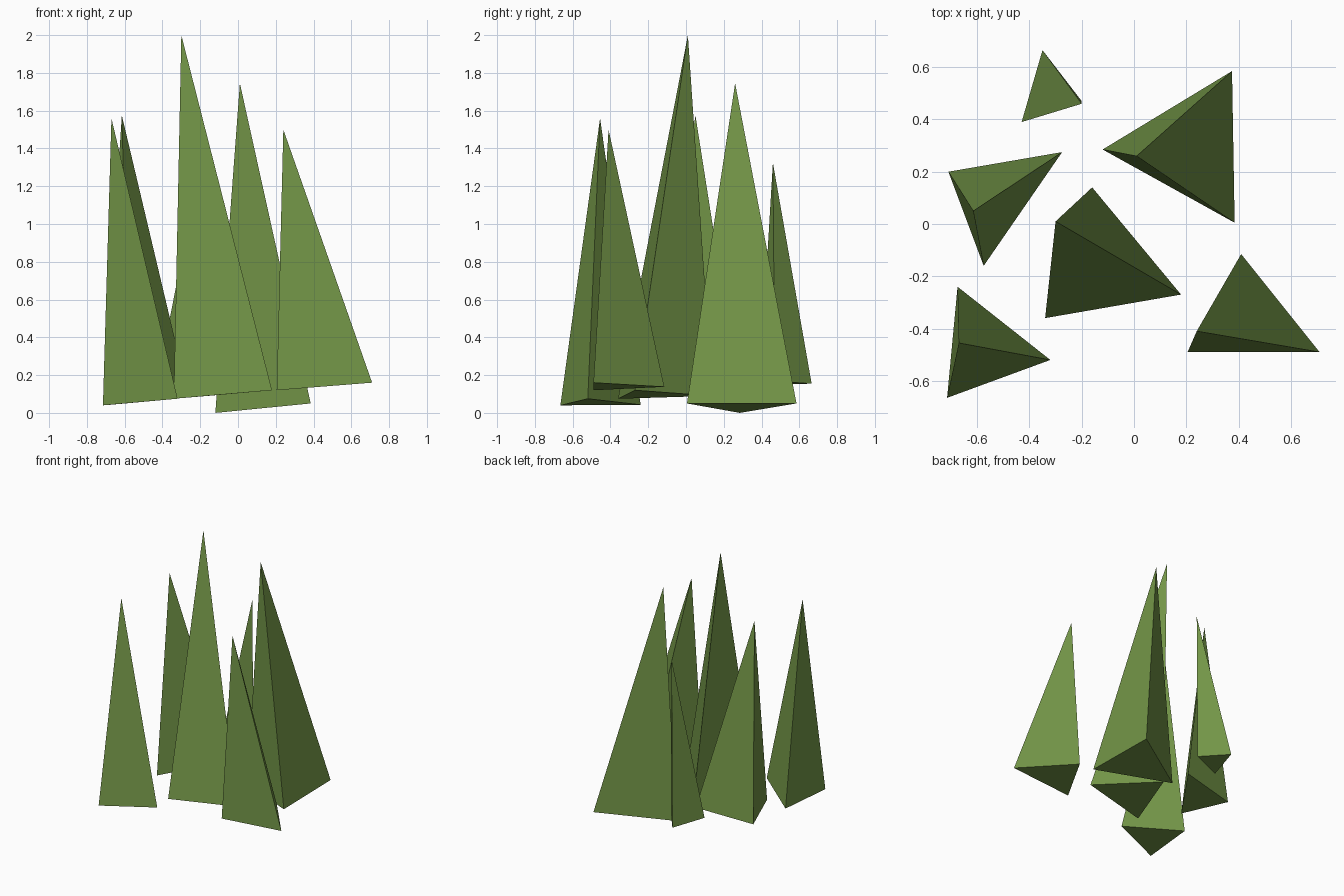
import bpy, bmesh

if "Cube" in bpy.data.objects:
    bpy.data.objects.remove(bpy.data.objects["Cube"])

green = bpy.data.materials.new("grass_green")
green.diffuse_color = (0.17, 0.30, 0.063, 1)
green.use_nodes = True
green.node_tree.nodes["Principled BSDF"].inputs["Base Color"].default_value = green.diffuse_color

# Each blade: tip, then the three corners of its slightly tilted base
blades = {
    "centre_blade": [(-.30, .01, 2.0), (-.16, .14, .09), (.18, -.27, .12), (-.34, -.36, .075)],
    "back_right_blade": [(.01, .26, 1.745), (-.12, .285, 0), (.375, .585, .05), (.385, .005, .05)],
    "front_right_blade": [(.24, -.41, 1.5), (.41, -.115, .138), (.71, -.49, .16), (.205, -.49, .12)],
    "front_left_blade": [(-.67, -.455, 1.56), (-.675, -.24, .043), (-.32, -.52, .075), (-.715, -.665, .04)],
    "left_blade": [(-.615, .05, 1.575), (-.71, .2, .10), (-.275, .275, .14), (-.575, -.16, .115)],
    "back_blade": [(-.2, .46, 1.325), (-.35, .665, .155), (-.2, .47, .168), (-.43, .39, .147)],
}


def make_blade(name, points):
    """Closed three-sided spike with flat faces."""
    bm = bmesh.new()
    tip, a, b, c = [bm.verts.new(p) for p in points]
    for face in ((a, b, c), (tip, a, b), (tip, b, c), (tip, c, a)):
        bm.faces.new(face)
    bmesh.ops.recalc_face_normals(bm, faces=bm.faces[:])
    mesh = bpy.data.meshes.new(name)
    bm.to_mesh(mesh)
    bm.free()
    mesh.materials.append(green)
    bpy.context.collection.objects.link(bpy.data.objects.new(name, mesh))


for name, points in blades.items():
    make_blade(name, points)
